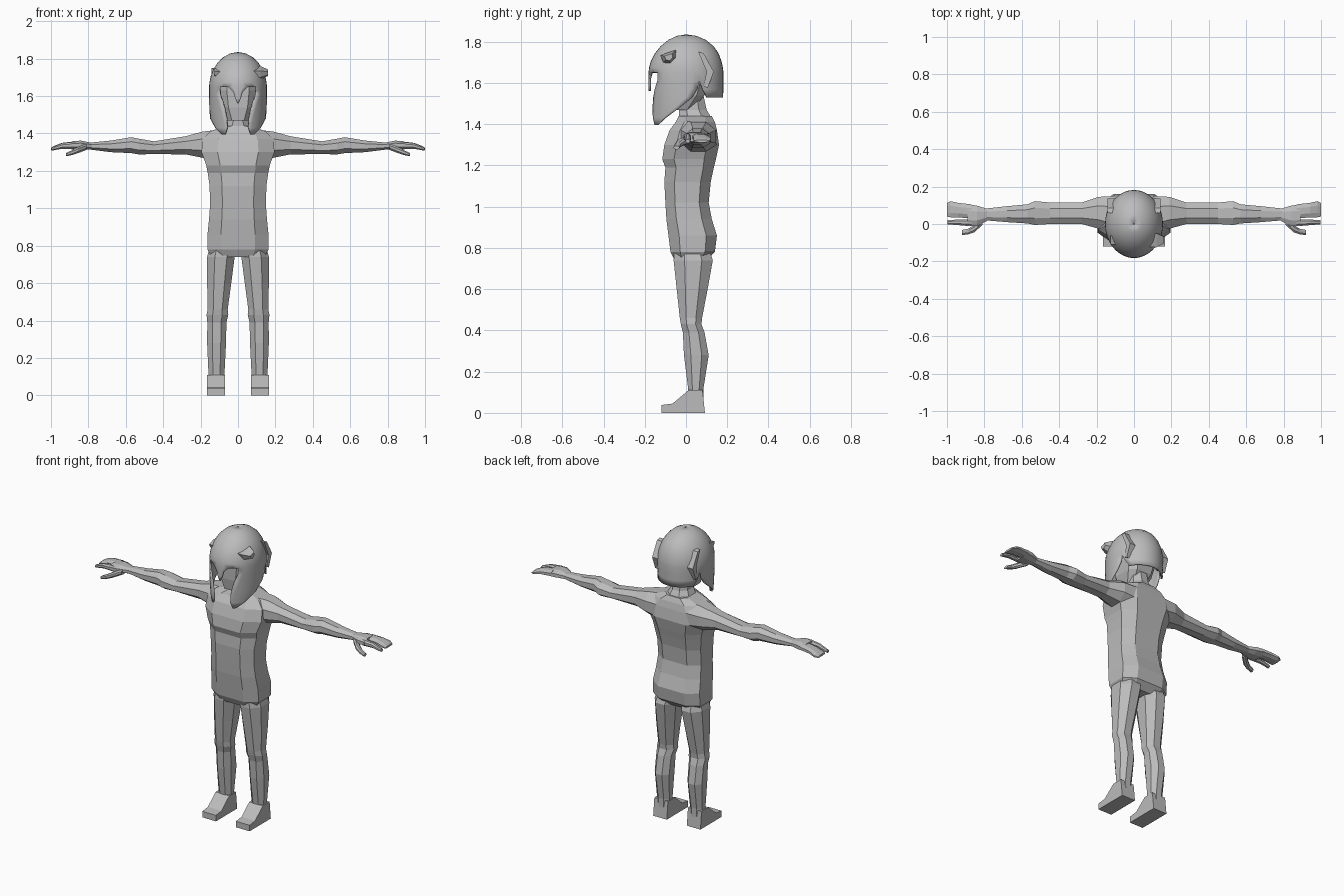
import bpy, bmesh, math

if "Cube" in bpy.data.objects:
    bpy.data.objects.remove(bpy.data.objects["Cube"])

grey = bpy.data.materials.new("plain grey")
grey.use_nodes = True
grey.diffuse_color = (0.5, 0.5, 0.5, 1)
grey.node_tree.nodes["Principled BSDF"].inputs["Base Color"].default_value = (0.5, 0.5, 0.5, 1)


def finish(bm, name):
    bmesh.ops.remove_doubles(bm, verts=bm.verts, dist=0.0005)
    bmesh.ops.recalc_face_normals(bm, faces=bm.faces)
    mesh = bpy.data.meshes.new(name)
    bm.to_mesh(mesh)
    bm.free()
    mesh.materials.append(grey)
    obj = bpy.data.objects.new(name, mesh)
    bpy.context.collection.objects.link(obj)
    return obj


def loft(name, rings):
    """Skin a list of closed rings and cap both ends."""
    bm = bmesh.new()
    vs = [[bm.verts.new(p) for p in ring] for ring in rings]
    n = len(vs[0])
    for a, b in zip(vs, vs[1:]):
        for i in range(n):
            j = (i + 1) % n
            bm.faces.new((a[i], a[j], b[j], b[i]))
    bm.faces.new(vs[0])
    bm.faces.new(vs[-1])
    return finish(bm, name)


def pair(name, rings):
    """The same loft on both sides of the body."""
    for side, s in (("left", 1), ("right", -1)):
        loft(f"{side}_{name}", [[(s * x, y, z) for x, y, z in r] for r in rings])


def octagon(a0, a1, b0, b1, cut=0.28):
    da, db = (a1 - a0) * cut, (b1 - b0) * cut
    return [(a0 + da, b0), (a1 - da, b0), (a1, b0 + db), (a1, b1 - db),
            (a1 - da, b1), (a0 + da, b1), (a0, b1 - db), (a0, b0 + db)]


def upright(x0, x1, y0, y1, z, cut=0.28):
    return [(x, y, z) for x, y in octagon(x0, x1, y0, y1, cut)]


def sideways(x, y0, y1, z0, z1, cut=0.28):
    return [(x, y, z) for y, z in octagon(y0, y1, z0, z1, cut)]


# Torso: half width, front, back, height
torso = [(.14, -.055, .10, .74), (.164, -.075, .14, .78), (.163, -.085, .15, .86),
         (.155, -.095, .125, .94), (.149, -.10, .11, 1.02), (.152, -.105, .12, 1.12),
         (.162, -.10, .135, 1.19), (.17, -.115, .145, 1.23), (.195, -.105, .16, 1.30),
         (.19, -.08, .15, 1.37), (.15, -.05, .14, 1.41), (.08, -.035, .125, 1.44)]
loft("torso", [upright(-w, w, f, b, z, .22) for w, f, b, z in torso])

# Neck and the head inside the helmet
loft("neck", [upright(-w, w, f, b, z) for w, f, b, z in
              [(.085, -.035, .13, 1.42), (.055, -.035, .10, 1.47), (.05, -.03, .08, 1.56)]])
loft("head", [upright(-w, w, f, b, z, .2) for w, f, b, z in
              [(.055, -.09, .03, 1.47), (.085, -.10, .09, 1.54),
               (.10, -.10, .12, 1.63), (.09, -.09, .11, 1.72)]])

# Legs
pair("leg", [upright(*r) for r in
             [(.01, .15, -.055, .11, .80), (.018, .165, -.06, .13, .74),
              (.036, .165, -.045, .105, .60), (.055, .162, -.03, .078, .46),
              (.052, .168, -.025, .075, .43), (.062, .164, -.015, .09, .39),
              (.064, .165, -.01, .11, .28), (.072, .158, .01, .085, .12),
              (.075, .155, .015, .085, .06)]])

# Feet: side profile drawn across the width
foot = [(-.12, 0), (-.12, .038), (-.065, .045), (.012, .11), (.08, .11), (.092, 0)]
pair("foot", [[(x, y, z) for y, z in foot] for x in (.07, .165)])

# Arms and palms
pair("arm", [sideways(*r) for r in
             [(.10, -.06, .15, 1.25, 1.42), (.19, -.025, .145, 1.27, 1.41),
              (.28, 0, .115, 1.288, 1.385), (.45, 0, .115, 1.29, 1.358),
              (.53, -.005, .122, 1.288, 1.372), (.57, .003, .105, 1.295, 1.38),
              (.68, .01, .095, 1.30, 1.362), (.80, .02, .082, 1.315, 1.35)]])
pair("palm", [sideways(*r) for r in
              [(.78, .02, .08, 1.315, 1.35), (.84, -.012, .098, 1.312, 1.362),
               (.89, -.012, .105, 1.315, 1.358)]])

# Fingers and thumb
pair("finger_group", [sideways(*r) for r in
                      [(.87, .03, .105, 1.318, 1.358), (.94, .035, .113, 1.318, 1.35),
                       (.98, .036, .122, 1.312, 1.335), (1.0, .04, .112, 1.312, 1.324)]])
pair("index_finger", [sideways(*r) for r in
                      [(.87, -.012, .025, 1.318, 1.355), (.94, -.006, .024, 1.318, 1.348),
                       (.998, -.002, .02, 1.308, 1.325)]])
pair("thumb", [sideways(*r) for r in
               [(.81, -.005, .04, 1.312, 1.345), (.855, -.045, -.005, 1.295, 1.328),
                (.885, -.055, -.025, 1.285, 1.312), (.92, -.06, -.032, 1.278, 1.295)]])


# Helmet shell: patches on one rounded surface, given by height and angle from the front
def shell(angle, z):
    if z > 1.64:
        f = math.sqrt(max(0, 1 - ((z - 1.64) / .195) ** 2))
    else:
        f = 1 - .9 * (1.64 - z) ** 2
    a = math.radians(angle)
    depth = .182 - .1 * max(0, z - 1.7) * math.cos(a)
    return (.155 * f * math.sin(a), -depth * f * math.cos(a), z)


def patch(bm, rows, steps):
    """Rows of (height, start angle, end angle), mirrored in x."""
    for s in (1, -1):
        grid = []
        for z, a0, a1 in rows:
            pts = [shell(a0 + (a1 - a0) * i / steps, z) for i in range(steps + 1)]
            grid.append([bm.verts.new((s * x, y, h)) for x, y, h in pts])
        for p, q in zip(grid, grid[1:]):
            for i in range(steps):
                bm.faces.new((p[i], p[i + 1], q[i + 1], q[i]))


bm = bmesh.new()
dome = [1.64 + .195 * math.cos(math.radians(t)) for t in (1, 15, 30, 45, 58, 70, 80)] + [1.65]
patch(bm, [(z, 0, 180) for z in dome], 18)                                      # dome
patch(bm, [(1.65, 0, 20), (1.62, 0, 9), (1.59, 0, 6), (1.56, 0, 1)], 2)         # nose guard
patch(bm, [(1.65, 40, 110), (1.61, 40, 111), (1.57, 33, 108), (1.53, 28, 100),
           (1.48, 24, 80), (1.43, 23, 55), (1.395, 28, 36)], 7)                 # cheek guards
patch(bm, [(1.65, 110, 180), (1.61, 111, 180), (1.57, 117, 180), (1.53, 125, 180)], 7)
helmet = finish(bm, "helmet")
thick = helmet.modifiers.new("thickness", "SOLIDIFY")
thick.thickness = .01
thick.offset = -1
bpy.ops.object.select_all(action="DESELECT")
helmet.select_set(True)
bpy.context.view_layer.objects.active = helmet
bpy.ops.object.shade_smooth_by_angle(angle=math.radians(35))

# Raised chevron on each side of the helmet
chevron = [(.06, 1.75), (.085, 1.745), (.135, 1.655), (.105, 1.575), (.085, 1.585), (.10, 1.655)]
pair("helmet_chevron", [[(x, y, z) for y, z in chevron] for x in (.09, .142)])

# Ear tufts on the brow: one stands out, the other lies close
ear = [(-.125, 1.735), (-.05, 1.76), (-.045, 1.72), (-.075, 1.69), (-.11, 1.70)]


def ear_ring(x, scale):
    return [(x, -.085 + (y + .085) * scale, 1.725 + (z - 1.725) * scale) for y, z in ear]


loft("left_ear", [ear_ring(.07, .9), ear_ring(.12, 1), ear_ring(.16, .5)])
loft("right_ear", [ear_ring(-.07, .7), ear_ring(-.125, .6)])
